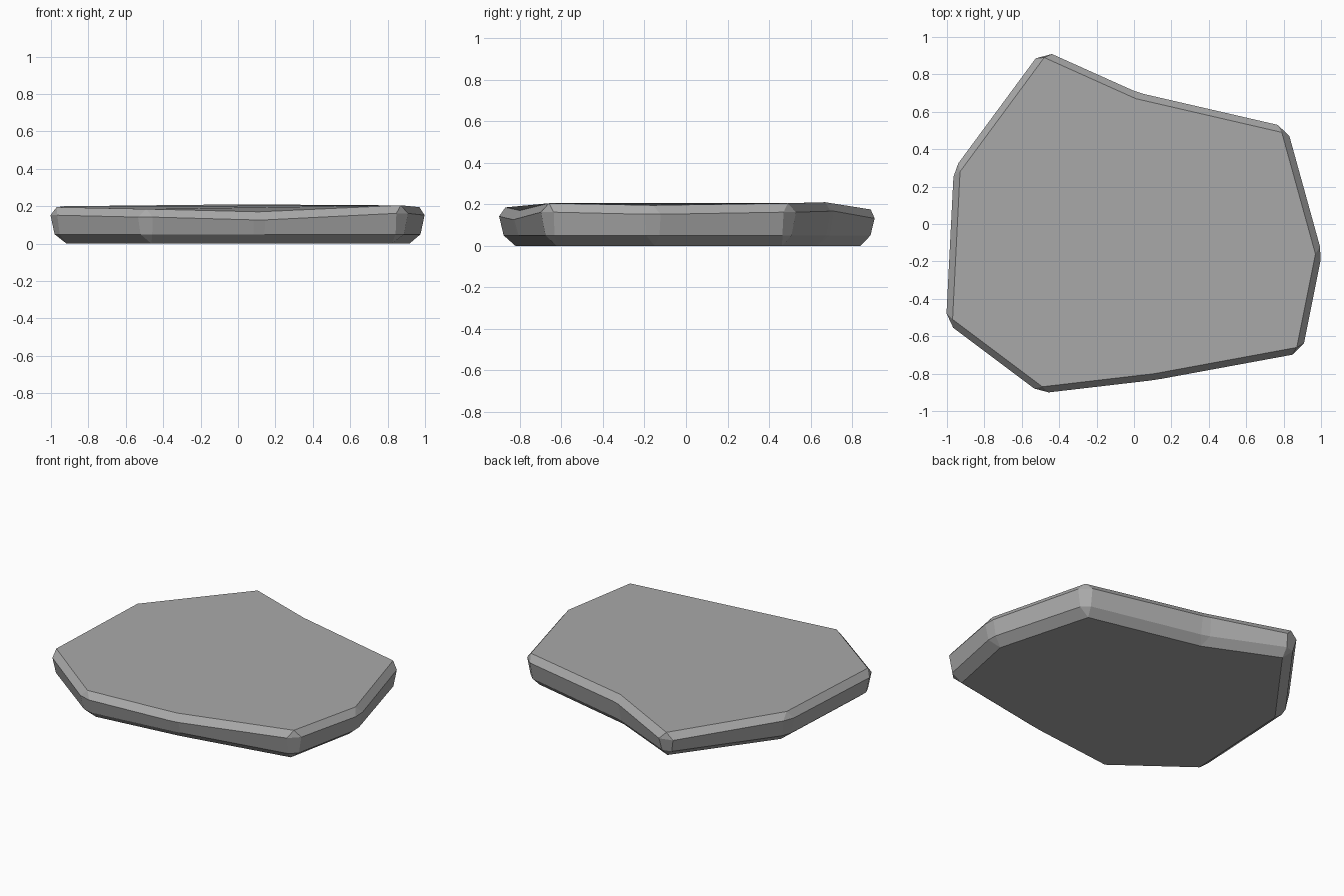
import bpy
import bmesh
from mathutils import Vector

cube = bpy.data.objects.get("Cube")
if cube:
    bpy.data.objects.remove(cube, do_unlink=True)

# Corners of the top face, clockwise from the back: x, y, top height
CORNERS = [Vector(c) for c in (
    (-.48, .89, .175), (.01, .67, .21), (.79, .49, .205),
    (.97, -.16, .195), (.87, -.66, .205), (.11, -.8, .17),
    (-.49, -.87, .185), (-.97, -.51, .195), (-.93, .28, .2))]
COUNT = len(CORNERS)
CHAMFER = .03
RIM_DROP = .043
FOOT_HEIGHT = .05


def chamfered_ring(bm, offset, height):
    """Push the outline outward and split each corner into two vertices."""
    ring = []
    for i, corner in enumerate(CORNERS):
        before = (CORNERS[i - 1] - corner).to_2d().normalized()
        after = (CORNERS[(i + 1) % COUNT] - corner).to_2d().normalized()
        normals = (Vector((before.y, -before.x)), Vector((-after.y, after.x)))
        for along, normal in zip((before, after), normals):
            p = corner.to_2d() + normal * offset + along * CHAMFER
            ring.append(bm.verts.new((p.x, p.y, height(corner))))
    return ring


def bevel_band(bm, cap, ring):
    """Join a cap to a chamfered ring: a triangle per corner, a quad per side."""
    for i in range(COUNT):
        j = (i + 1) % COUNT
        bm.faces.new((cap[i], ring[2 * i], ring[2 * i + 1]))
        bm.faces.new((cap[i], ring[2 * i + 1], ring[2 * j], cap[j]))


bm = bmesh.new()
# Flat top and underside
top = [bm.verts.new(c) for c in CORNERS]
bottom = [bm.verts.new((c.x * .945, c.y * .945, 0)) for c in CORNERS]
bm.faces.new(top)
bm.faces.new(bottom)

# Widest rim and the narrower foot ring
rim = chamfered_ring(bm, .034, lambda c: c.z - RIM_DROP)
foot = chamfered_ring(bm, .012, lambda c: FOOT_HEIGHT)
bevel_band(bm, top, rim)
bevel_band(bm, bottom, foot)

# Side wall
for i in range(len(rim)):
    j = (i + 1) % len(rim)
    bm.faces.new((rim[i], rim[j], foot[j], foot[i]))
bmesh.ops.recalc_face_normals(bm, faces=bm.faces)

mesh = bpy.data.meshes.new("stone_slab")
bm.to_mesh(mesh)
bm.free()

# Grey stone
stone = bpy.data.materials.new("grey_stone")
stone.use_nodes = True
color = (.4, .4, .4, 1)
stone.diffuse_color = color
stone.node_tree.nodes["Principled BSDF"].inputs["Base Color"].default_value = color
mesh.materials.append(stone)

slab = bpy.data.objects.new("stone_slab", mesh)
bpy.context.collection.objects.link(slab)
